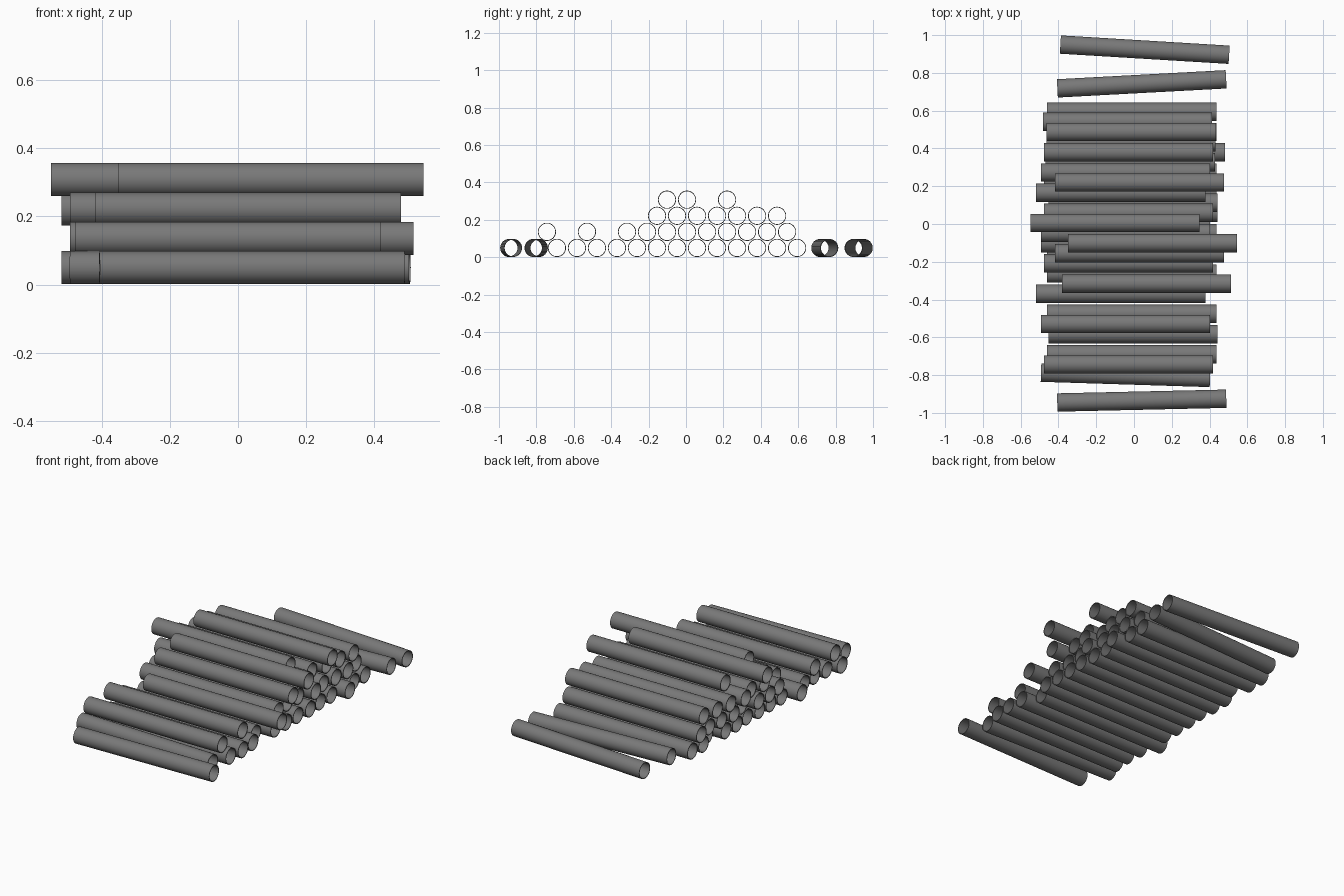
import bpy
import bmesh
import math
from mathutils import Vector

cube = bpy.data.objects.get("Cube")
if cube:
    bpy.data.objects.remove(cube, do_unlink=True)

LENGTH, RADIUS, WALL = 0.895, 0.0485, 0.004
PITCH, RISE, GROUND = 0.107, 0.086, 0.0495
SIDES = 32

steel = bpy.data.materials.new("dark grey steel")
steel.use_nodes = True
grey = (0.19, 0.19, 0.19, 1)
steel.diffuse_color = grey
steel.node_tree.nodes["Principled BSDF"].inputs["Base Color"].default_value = grey


def make_pipe_mesh():
    """Open tube along x: outer wall, inner wall and two end rims."""
    bm = bmesh.new()
    half = LENGTH / 2
    inner = RADIUS - WALL
    section = [(-half, RADIUS), (half, RADIUS), (half, inner), (-half, inner)]
    rings = []
    for x, r in section:
        rings.append([bm.verts.new((x, r * math.cos(a), r * math.sin(a)))
                      for a in (math.tau * i / SIDES for i in range(SIDES))])
    for k in range(4):
        a, b = rings[k], rings[(k + 1) % 4]
        for i in range(SIDES):
            j = (i + 1) % SIDES
            bm.faces.new((a[i], a[j], b[j], b[i]))
    bmesh.ops.recalc_face_normals(bm, faces=bm.faces)
    mesh = bpy.data.meshes.new("pipe")
    bm.to_mesh(mesh)
    bm.free()
    mesh.materials.append(steel)
    return mesh


pipe_mesh = make_pipe_mesh()


def add_pipe(name, x, y, z, turn=0.0):
    pipe = bpy.data.objects.new(name, pipe_mesh)
    pipe.location = (x, y, z)
    pipe.rotation_euler.z = turn
    bpy.context.collection.objects.link(pipe)
    return pipe


# Stacked layers: slot number -> sideways slip of that pipe
layers = [
    {0: -.012, 1: -.005, 2: -.012, 3: -.07, 4: -.012, 5: -.012, 6: -.012,
     7: -.005, 8: -.012, 9: -.012, 10: .035, 11: -.012, 12: -.012},
    {0: -.03, 2: -.045, 4: .067, 5: -.03, 6: -.045, 7: -.045, 8: -.005,
     9: -.03, 10: -.02, 11: -.015, 12: -.035},
    {5: .03, 6: -.045, 7: -.03, 8: -.07, 9: -.045, 10: -.03, 11: -.015},
    {6: .097, 7: -.101, 9: .03},
]
for level, slots in enumerate(layers):
    start = -0.69 - (level % 2) * PITCH / 2
    for slot, slip in slots.items():
        add_pipe(f"layer_{level + 1}_pipe_{slot + 1}", slip,
                 start + slot * PITCH, GROUND + level * RISE)

# Loose pipes on the ground: x of the middle, y at the two ends
loose = [(.057, .950, .896), (.041, .718, .766),
         (-.045, -.787, -.815), (.041, -.945, -.925)]
for number, (x, left_y, right_y) in enumerate(loose, 1):
    turn = math.asin((right_y - left_y) / LENGTH)
    add_pipe(f"loose_pipe_{number}", x, (left_y + right_y) / 2, GROUND, turn)

# Smooth walls with crisp rims
bpy.ops.object.select_all(action='DESELECT')
first = bpy.data.objects["loose_pipe_1"]
first.select_set(True)
bpy.context.view_layer.objects.active = first
bpy.ops.object.shade_smooth_by_angle(angle=math.radians(40))
